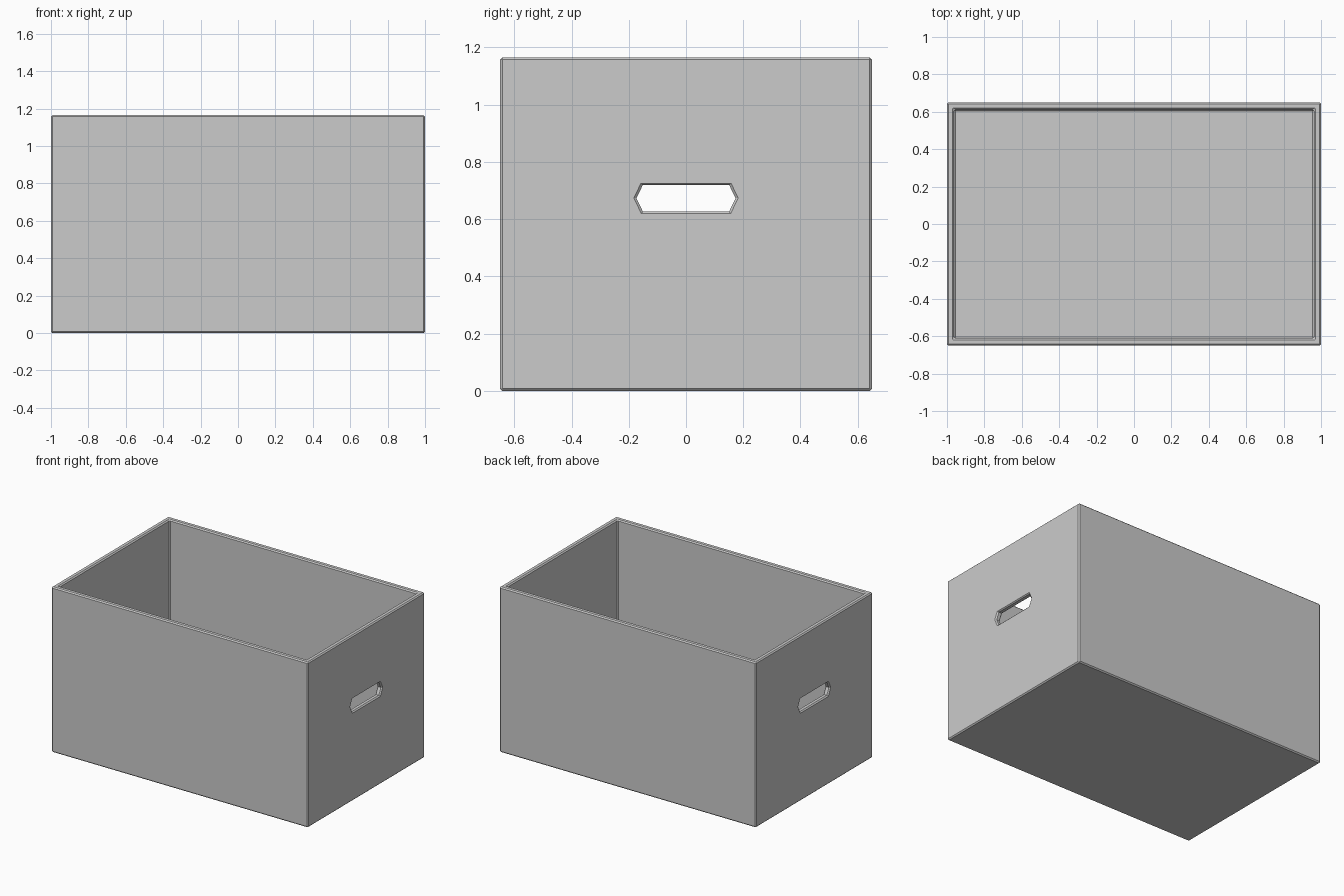
import bpy, bmesh

if "Cube" in bpy.data.objects:
    bpy.data.objects.remove(bpy.data.objects["Cube"])

LENGTH, WIDTH, HEIGHT = 2.0, 1.30, 1.165
WALL, FLOOR = 0.038, 0.04


def make_object(name, bm):
    bmesh.ops.recalc_face_normals(bm, faces=bm.faces[:])
    mesh = bpy.data.meshes.new(name)
    bm.to_mesh(mesh)
    bm.free()
    obj = bpy.data.objects.new(name, mesh)
    bpy.context.collection.objects.link(obj)
    return obj


def block(name, size, bottom):
    bm = bmesh.new()
    bmesh.ops.create_cube(bm, size=1)
    bmesh.ops.scale(bm, vec=size, verts=bm.verts)
    bmesh.ops.translate(bm, vec=(0, 0, bottom + size[2] / 2), verts=bm.verts)
    return make_object(name, bm)


def cut(target, cutter):
    mod = target.modifiers.new(cutter.name, 'BOOLEAN')
    mod.operation = 'DIFFERENCE'
    mod.solver = 'EXACT'
    mod.object = cutter
    cutter.hide_render = True
    cutter.hide_set(True)
    cutter.display_type = 'WIRE'


# Outer box and its open cavity
box = block("storage_box", (LENGTH, WIDTH, HEIGHT), 0)
cavity = block("cavity_cutter", (LENGTH - 2 * WALL, WIDTH - 2 * WALL, HEIGHT), FLOOR)
cut(box, cavity)

# Six-sided hand hole running through both end walls
profile = [(-0.173, 0.673), (-0.151, 0.627), (0.151, 0.627),
           (0.173, 0.673), (0.151, 0.719), (-0.151, 0.719)]
bm = bmesh.new()
face = bm.faces.new([bm.verts.new((-1.2, y, z)) for y, z in profile])
side = bmesh.ops.extrude_face_region(bm, geom=[face])
bmesh.ops.translate(bm, vec=(2.4, 0, 0),
                    verts=[v for v in side["geom"] if isinstance(v, bmesh.types.BMVert)])
cut(box, make_object("hand_hole_cutter", bm))

# Narrow chamfer on the square edges
bevel = box.modifiers.new("chamfer", 'BEVEL')
bevel.width = 0.008
bevel.segments = 1
bevel.limit_method = 'ANGLE'
bevel.angle_limit = 1.3

# Apply the modifiers and remove the cutters
bpy.context.view_layer.objects.active = box
box.select_set(True)
for name in [m.name for m in box.modifiers]:
    bpy.ops.object.modifier_apply(modifier=name)
for obj in [o for o in bpy.data.objects if o.name.endswith("_cutter")]:
    bpy.data.objects.remove(obj)
